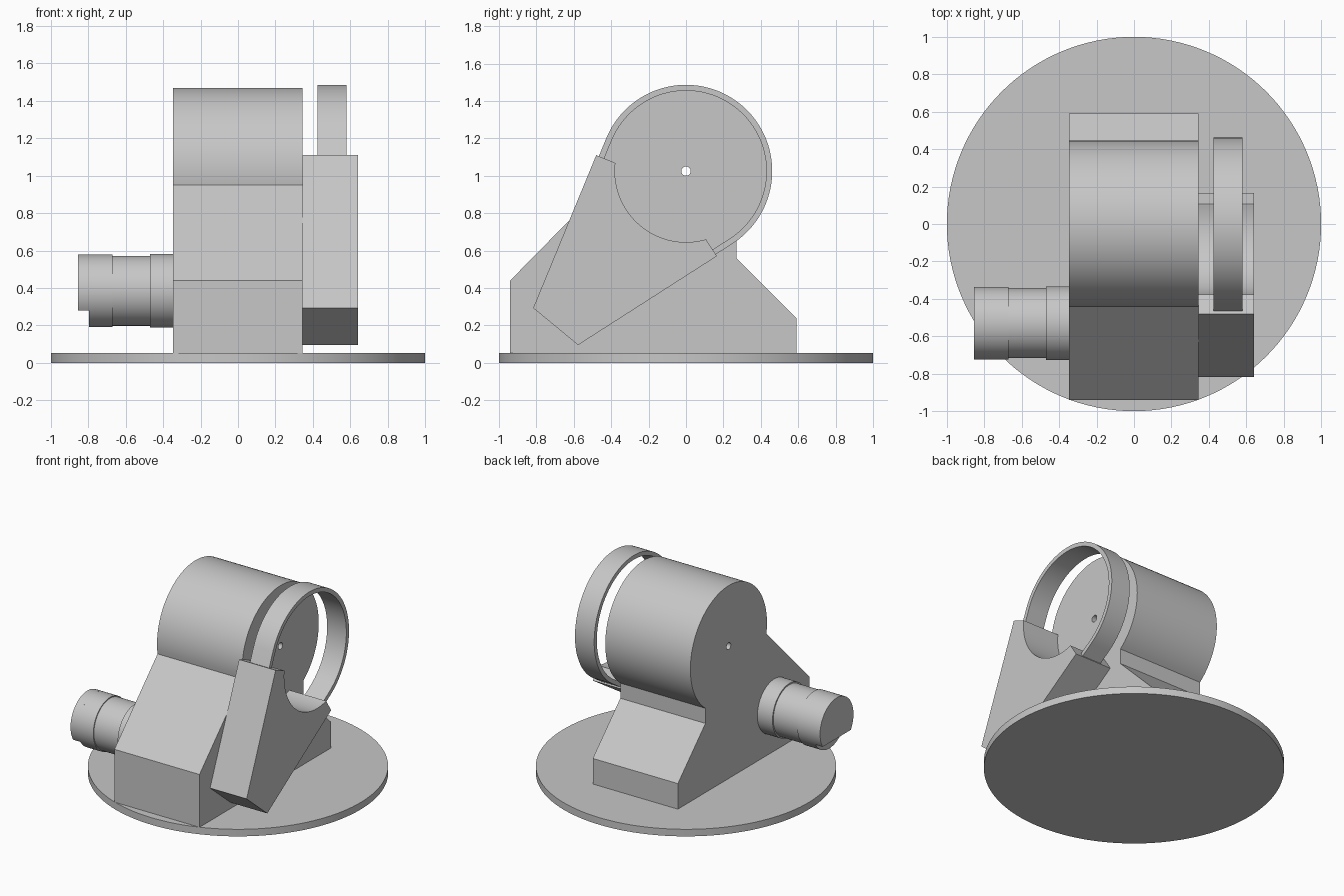
import bpy
import bmesh
from math import cos, sin, radians

cube = bpy.data.objects.get("Cube")
if cube:
    bpy.data.objects.remove(cube, do_unlink=True)

grey = bpy.data.materials.new("plain_grey")
grey.use_nodes = True
colour = (0.57, 0.57, 0.57, 1)
grey.diffuse_color = colour
grey.node_tree.nodes["Principled BSDF"].inputs["Base Color"].default_value = colour

HUB = (0, 1.025)        # drum axis (y, z)
MOTOR = (-0.53, 0.385)  # motor axis (y, z)


def arc(centre, r, start, end, steps=64):
    """Points on an arc in the YZ plane, angles in degrees."""
    angles = [radians(start + (end - start) * i / steps) for i in range(steps + 1)]
    return [(centre[0] + r * cos(a), centre[1] + r * sin(a)) for a in angles]


def circle(centre, r, steps=64):
    return arc(centre, r, 0, 360, steps)[:-1]


def finish(obj):
    bpy.ops.object.select_all(action='DESELECT')
    obj.select_set(True)
    bpy.context.view_layer.objects.active = obj
    bpy.ops.object.shade_smooth_by_angle(angle=radians(25))


def extrude_x(name, profile, x0, x1):
    """Solid made by sweeping a YZ profile from x0 to x1."""
    bm = bmesh.new()
    face = bm.faces.new([bm.verts.new((x0, y, z)) for y, z in profile])
    swept = bmesh.ops.extrude_face_region(bm, geom=[face], use_keep_orig=True)
    verts = [g for g in swept["geom"] if isinstance(g, bmesh.types.BMVert)]
    bmesh.ops.translate(bm, verts=verts, vec=(x1 - x0, 0, 0))
    bmesh.ops.recalc_face_normals(bm, faces=bm.faces)
    mesh = bpy.data.meshes.new(name)
    bm.to_mesh(mesh)
    bm.free()
    mesh.materials.append(grey)
    obj = bpy.data.objects.new(name, mesh)
    bpy.context.collection.objects.link(obj)
    finish(obj)
    return obj


# Round base plate
bpy.ops.mesh.primitive_cylinder_add(vertices=128, radius=1, depth=0.052, location=(0, 0, 0.026))
base = bpy.context.object
base.name = "base_plate"
base.data.materials.append(grey)
finish(base)

# Housing: drum blended into a sloped pedestal
housing = extrude_x(
    "housing",
    [(-0.94, 0.05), (0.59, 0.05), (0.59, 0.24), (0.27, 0.56)]
    + arc(HUB, 0.445, -52.6, 189.7) + [(-0.94, 0.44)],
    -0.347, 0.345)

# Axle hole drilled right through the housing
drill = extrude_x("drill", circle(HUB, 0.025, 24), -0.6, 0.6)
drill.hide_render = True
cut = housing.modifiers.new("axle_hole", 'BOOLEAN')
cut.operation = 'DIFFERENCE'
cut.solver = 'EXACT'
cut.object = drill
bpy.context.view_layer.objects.active = housing
bpy.ops.object.modifier_apply(modifier=cut.name)
bpy.data.objects.remove(drill, do_unlink=True)
finish(housing)

# Belt guard arm with a round notch
extrude_x(
    "guard_arm",
    [(-0.48, 1.11)] + arc(HUB, 0.38, 173.5, 286)
    + [(0.107, 0.66), (0.165, 0.57), (-0.577, 0.095), (-0.817, 0.293)],
    0.345, 0.642)


# Belt: thin band around the hub whose straight runs enter the arm
def belt_edge(r, run=0.25):
    pts = arc(HUB, r, -57.3, 157.5, 80)
    (y0, z0), (y1, z1) = pts[0], pts[-1]
    return ([(y0 - 0.842 * run, z0 - 0.54 * run)] + pts
            + [(y1 - 0.383 * run, z1 - 0.924 * run)])


extrude_x("belt", belt_edge(0.461) + belt_edge(0.43)[::-1], 0.424, 0.58)

# Side motor: stepped barrel and an end cap with a flat underside
for name, r, x0, x1 in (("motor_collar", 0.197, -0.47, -0.34),
                        ("motor_barrel", 0.187, -0.67, -0.47),
                        ("motor_rear", 0.194, -0.795, -0.67)):
    extrude_x(name, circle(MOTOR, r), x0, x1)
extrude_x("motor_end_cap", arc(MOTOR, 0.194, -32.6, 212.6), -0.855, -0.795)
